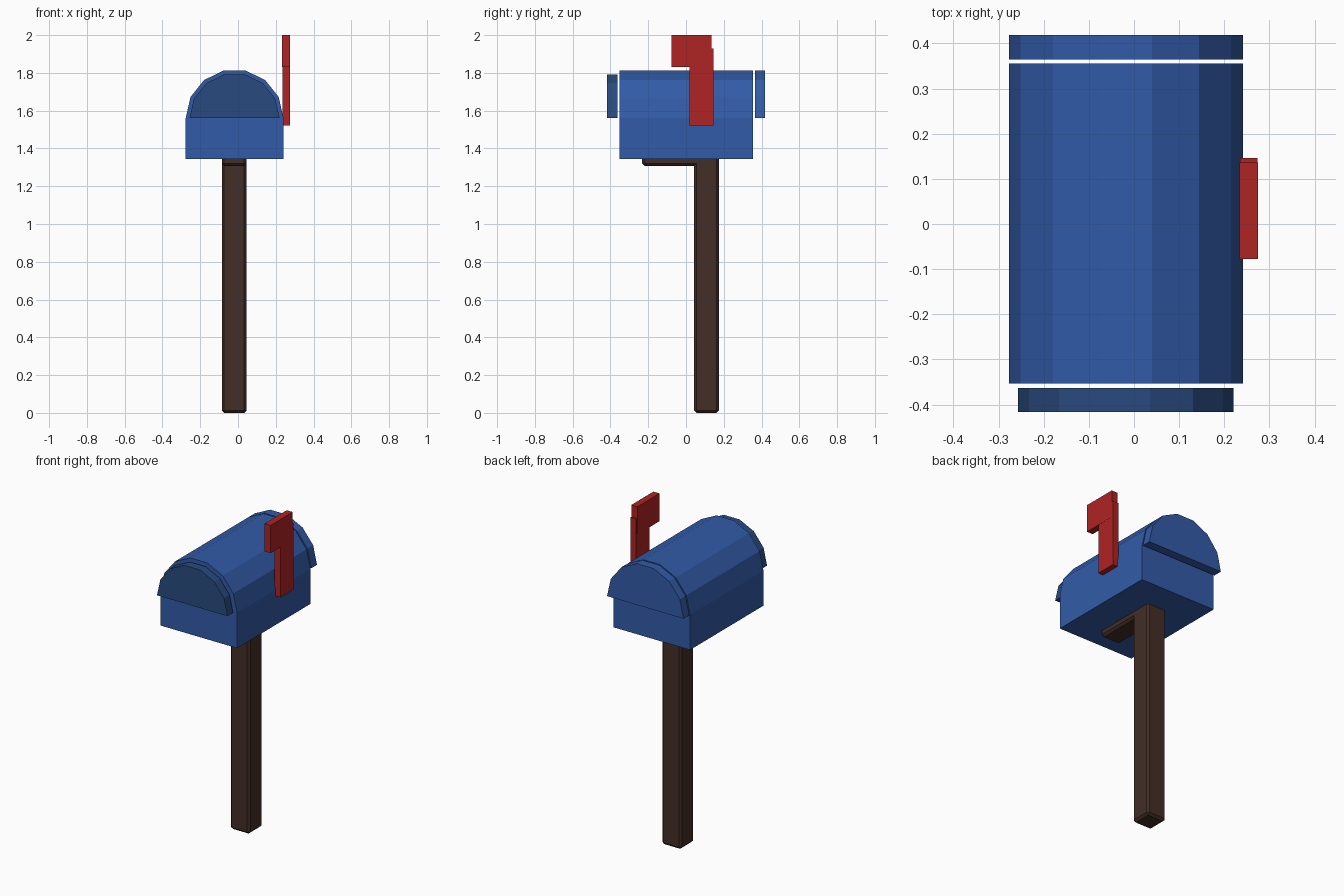
import bpy, bmesh, math
from mathutils import Matrix

default = bpy.data.objects.get("Cube")
if default:
    bpy.data.objects.remove(default, do_unlink=True)


def material(name, rgb):
    m = bpy.data.materials.new(name)
    m.use_nodes = True
    m.diffuse_color = (*rgb, 1)
    m.node_tree.nodes["Principled BSDF"].inputs["Base Color"].default_value = (*rgb, 1)
    return m


BLUE = material("blue paint", (0.032, 0.105, 0.392))
DARK_BLUE = material("dark blue paint", (0.022, 0.07, 0.21))
RED = material("red paint", (0.43, 0.017, 0.017))
BROWN = material("brown wood", (0.056, 0.027, 0.019))

CENTRE_X = -0.018   # box axis
SPRING_Z = 1.56     # height where the arched roof starts


def finish(name, bm, mat):
    bmesh.ops.recalc_face_normals(bm, faces=bm.faces)
    mesh = bpy.data.meshes.new(name)
    bm.to_mesh(mesh)
    bm.free()
    mesh.materials.append(mat)
    ob = bpy.data.objects.new(name, mesh)
    bpy.context.collection.objects.link(ob)
    return ob


def box(name, x, y, z, mat, bevel=0):
    """Box from (min, max) ranges, with optional chamfered edges."""
    bm = bmesh.new()
    size = [b - a for a, b in (x, y, z)]
    mid = [(a + b) / 2 for a, b in (x, y, z)]
    bmesh.ops.create_cube(bm, size=1, matrix=Matrix.Translation(mid) @ Matrix.Diagonal((*size, 1)))
    if bevel:
        bmesh.ops.bevel(bm, geom=bm.edges[:], offset=bevel, segments=1, affect='EDGES')
    return finish(name, bm, mat)


def arch(name, radius, y, mat, floor=None, segments=7):
    """Faceted half-round profile, optionally with straight walls, extruded along y."""
    pts = [(CENTRE_X + radius * math.cos(math.pi * i / segments),
            SPRING_Z + radius * math.sin(math.pi * i / segments)) for i in range(segments + 1)]
    if floor is not None:
        pts += [(CENTRE_X - radius, floor), (CENTRE_X + radius, floor)]
    bm = bmesh.new()
    face = bm.faces.new([bm.verts.new((px, y[0], pz)) for px, pz in pts])
    new = bmesh.ops.extrude_face_region(bm, geom=[face])["geom"]
    bmesh.ops.translate(bm, vec=(0, y[1] - y[0], 0),
                        verts=[g for g in new if isinstance(g, bmesh.types.BMVert)])
    if not any(f.is_valid and all(abs(v.co.y - y[0]) < 1e-6 for v in f.verts) for f in bm.faces):
        bmesh.ops.holes_fill(bm, edges=[e for e in bm.edges if e.is_boundary])
    return finish(name, bm, mat)


# Box with arched roof, and the two arched end plates
arch("mailbox_body", 0.259, (-0.353, 0.356), BLUE, floor=1.345)
arch("front_door", 0.2385, (-0.417, -0.363), DARK_BLUE)
arch("back_plate", 0.259, (0.364, 0.419), BLUE)

# Wooden post and support arm
box("post", (-0.086, 0.046), (0.042, 0.174), (0, 1.37), BROWN, 0.013)
box("support_arm", (-0.086, 0.046), (-0.232, 0.16), (1.308, 1.40), BROWN, 0.013)

# Signal flag
box("flag_stem", (0.235, 0.274), (0.019, 0.146), (1.522, 1.928), RED)
box("flag_plate", (0.234, 0.275), (-0.078, 0.136), (1.83, 2.0), RED)
